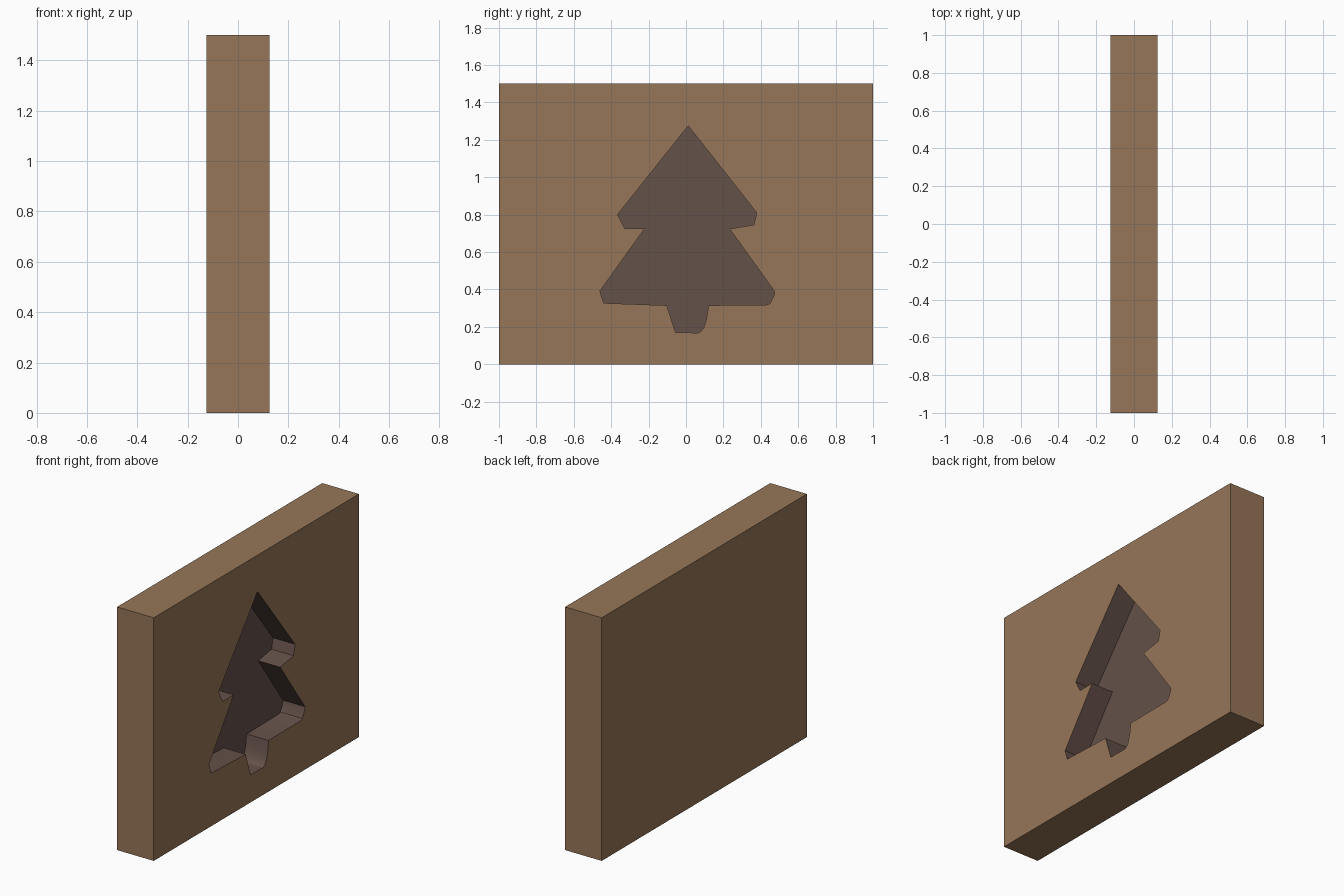
import bpy, bmesh, math

if "Cube" in bpy.data.objects:
    bpy.data.objects.remove(bpy.data.objects["Cube"])

DEPTH = 0.15
FACE_X = 0.125


def material(name, color):
    m = bpy.data.materials.new(name)
    m.diffuse_color = (*color, 1)
    m.use_nodes = True
    m.node_tree.nodes["Principled BSDF"].inputs["Base Color"].default_value = m.diffuse_color
    return m


mats = [material("block_brown", (0.305, 0.181, 0.098)),
        material("recess_brown", (0.130, 0.082, 0.068))]


def add_object(name, bm):
    bmesh.ops.recalc_face_normals(bm, faces=bm.faces)
    mesh = bpy.data.meshes.new(name)
    bm.to_mesh(mesh)
    bm.free()
    for m in mats:
        mesh.materials.append(m)
    obj = bpy.data.objects.new(name, mesh)
    bpy.context.collection.objects.link(obj)
    return obj


# Solid block
bm = bmesh.new()
bmesh.ops.create_cube(bm, size=1)
for v in bm.verts:
    v.co = (v.co.x * 0.25, v.co.y * 2, (v.co.z + 0.5) * 1.5)
block = add_object("mould_block", bm)

# Hand-cut tree outline (y, z), clockwise from the tip
outline = [(0.012, 1.275), (0.378, 0.81), (0.363, 0.745), (0.233, 0.724),
           (0.474, 0.389), (0.471, 0.368), (0.449, 0.325), (0.43, 0.318),
           (0.12, 0.315), (0.11, 0.243), (0.094, 0.195), (0.081, 0.177),
           (0.066, 0.168), (-0.056, 0.17), (-0.103, 0.315), (-0.44, 0.327),
           (-0.46, 0.391), (-0.22, 0.727), (-0.328, 0.727), (-0.366, 0.80)]

# Tree-shaped cutter for the recess
bm = bmesh.new()
floor = bm.faces.new([bm.verts.new((FACE_X - DEPTH, y, z)) for y, z in outline])
side = bmesh.ops.extrude_face_region(bm, geom=[floor], use_keep_orig=True)
moved = [g for g in side["geom"] if isinstance(g, bmesh.types.BMVert)]
bmesh.ops.translate(bm, verts=moved, vec=(DEPTH + 0.1, 0, 0))
for f in bm.faces:
    f.material_index = 1
cutter = add_object("tree_cutter", bm)
cutter.hide_render = True

# Carve the recess
cut = block.modifiers.new("tree_recess", 'BOOLEAN')
cut.operation = 'DIFFERENCE'
cut.solver = 'EXACT'
cut.object = cutter
bpy.context.view_layer.objects.active = block
block.select_set(True)
bpy.ops.object.modifier_apply(modifier=cut.name)
bpy.data.objects.remove(cutter)
bpy.ops.object.shade_smooth_by_angle(angle=math.radians(30))
